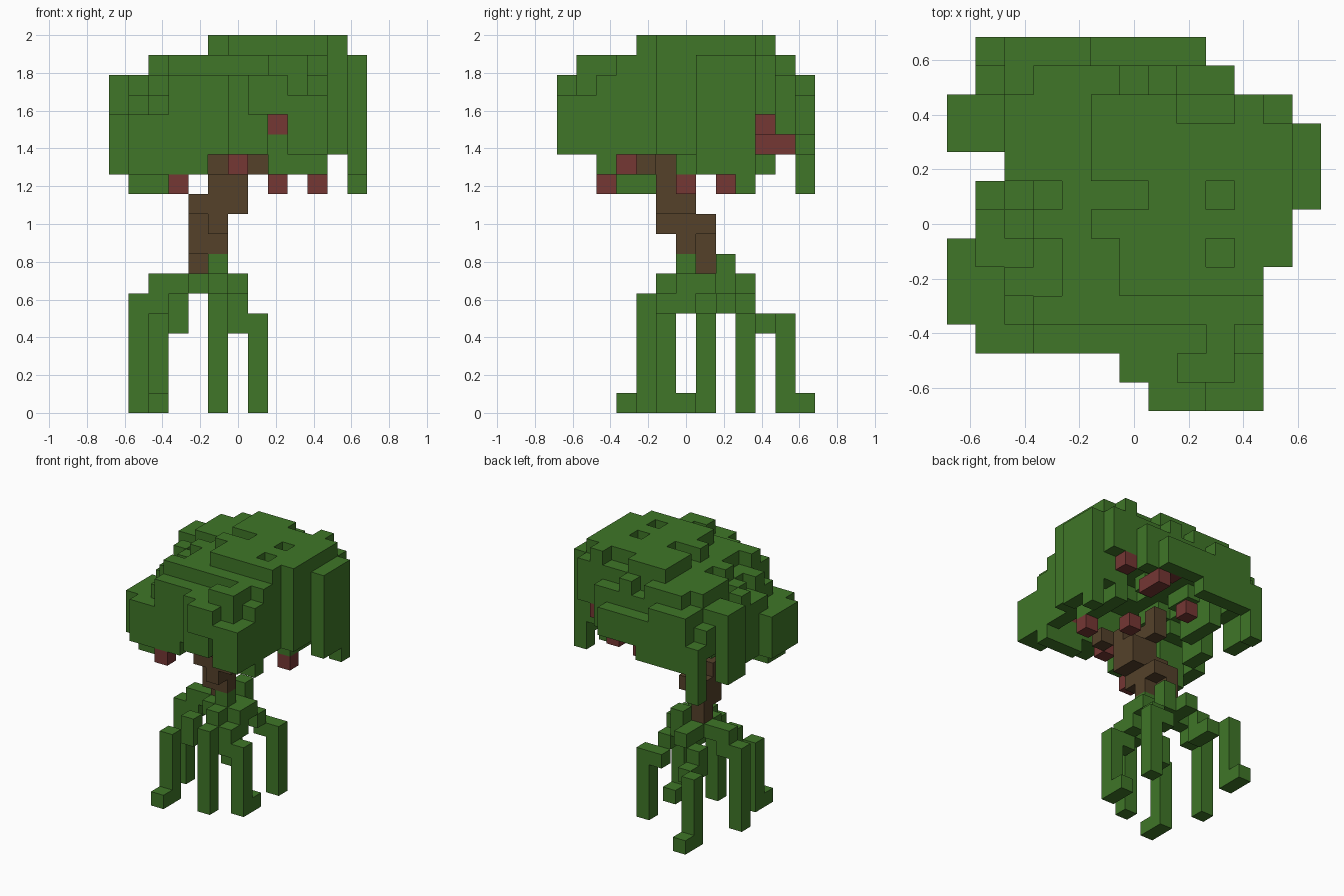
import bpy, bmesh, random
from mathutils import Vector
from itertools import product

old = bpy.data.objects.get("Cube")
if old:
    bpy.data.objects.remove(old)

random.seed(11)
S = 2 / 19          # edge of one block


def material(name, rgb):
    m = bpy.data.materials.new(name)
    m.use_nodes = True
    m.diffuse_color = (*rgb, 1)
    m.node_tree.nodes["Principled BSDF"].inputs["Base Color"].default_value = (*rgb, 1)
    return m


leaf = material("leaf green", (0.050, 0.180, 0.021))
bark = material("bark brown", (0.089, 0.053, 0.023))
berry = material("berry red", (0.178, 0.038, 0.034))


def box(xs, ys, zs):
    """Block cells in a range; each argument is a number or an inclusive pair."""
    rng = [range(a[0], a[1] + 1) if isinstance(a, tuple) else (a,) for a in (xs, ys, zs)]
    return set(product(*rng))


def boxes(*items):
    return set().union(*(box(*it) for it in items))


# Roots: slim legs that arch out from a small hub
roots = boxes(
    (2, 4, (0, 4)), (2, 3, 0), (3, 5, (4, 5)), (4, 6, 6),       # front right
    (5, 4, (0, 5)), (5, 5, (5, 6)),                             # front
    (7, 5, (0, 4)), (7, 6, 0), (6, 5, (4, 5)), (6, 6, (5, 6)),  # front left
    (7, 9, (0, 4)), (6, 9, 4), (6, 8, 5), (6, 7, 6),            # back left
    (2, 11, (0, 4)), (2, 12, 0), (3, 10, 4), (3, 9, (4, 5)),    # back
    (4, 9, 6),
    (1, 7, (0, 5)), (2, 7, (5, 6)), (3, 7, 6),                  # right
    ((4, 5), (6, 8), 6), (5, 6, 7), (5, 8, 7))

# Trunk: leans forward, then forks into the crown
trunk = boxes(
    (4, 7, (7, 9)), (4, 6, (8, 9)), (5, 6, (8, 12)), (5, 7, 9),
    (5, 5, (9, 12)), (4, 5, 10), (4, 6, 10), (6, 5, (10, 11)),
    (6, 6, (10, 11)), (5, 4, 12), (7, 4, 12), (6, 5, 12), (5, 7, (12, 13)))

# Fruit hanging below and inside the crown
fruit = boxes(
    (3, 2, 11), (10, 6, 11), (8, 8, 11), (6, 3, 12), (8, 2, 14),
    (7, 11, 14), (8, (10, 11), 13), (10, 10, 14), (4, 9, 13))

# Crown outline: first and last cell of each row, front to back
rows = [(7, 10), (6, 10), (1, 10), (0, 10), (0, 10), (0, 11), (1, 11),
        (1, 12), (2, 12), (0, 12), (0, 11), (1, 9), (1, 8)]
outline = {(i, j) for j, (a, b) in enumerate(rows) for i in range(a, b + 1)}

# Lower ends of the leaf curtain: cell range and its bottom level
hangs = [((0, 0), (0, 12), 12), ((1, 4), (2, 2), 12), ((1, 2), (3, 4), 11),
         ((1, 1), (12, 12), 11), ((8, 10), (2, 2), 12), ((12, 12), (7, 8), 12),
         ((12, 12), (9, 9), 11), ((9, 11), (10, 10), 15), ((7, 9), (11, 11), 14),
         ((7, 8), (12, 12), 14), ((1, 1), (6, 7), 12), ((10, 10), (6, 9), 12),
         ((7, 8), (0, 0), 15), ((9, 10), (0, 0), 13), ((8, 8), (1, 1), 15),
         ((6, 7), (1, 1), 13), ((5, 7), (2, 2), 13)]


def crown_top(i, j):
    left = 15.4 + 0.75 * i + (1.6 if j > 8 else 0)
    h = min(left, 16.4 + 0.75 * j, 16.4 + 1.0 * (12 - j), 18 + 0.8 * (12 - i))
    h -= 0.25 * max(0, 7 - i - j) + 0.15 * max(0, j - i - 9)
    h = round(h + random.uniform(-0.95, 0.6))
    cap_i = 17 if i < 2 else 18 if i < 5 or i == 12 else 19
    cap_j = 17 if j in (0, 12) else 18 if j < 4 or j == 11 else 19
    return max(15, min(h, cap_i, cap_j))


def crown_bottom(i, j, top):
    around = product((i - 1, i, i + 1), (j - 1, j, j + 1))
    inside = all(c in outline for c in around)
    low = max(14, top - 2) if inside else random.choice((13, 13, 14))
    for (a, b), (c, d), level in hangs:
        if a <= i <= b and c <= j <= d:
            low = level
    return low


crown = set()
for i, j in sorted(outline):
    top = crown_top(i, j)
    crown |= box(i, j, (crown_bottom(i, j, top), top - 1))
# Fixed high points, then a lower front corner and dents in the top
crown |= boxes(((0, 1), (9, 10), (15, 16)), (12, (7, 9), (15, 17)), ((7, 8), 0, (15, 16)),
               ((8, 9), 1, (16, 17)), ((2, 4), 8, (16, 17)), ((3, 5), 11, (16, 17)),
               ((5, 11), 6, (17, 18)), (7, (4, 10), (17, 18)), ((2, 3), 12, (15, 16)))
crown -= boxes((10, (0, 1), (16, 18)), (9, 0, (16, 18)),
               (5, 5, 18), ((5, 6), 7, 18), (9, 7, 18), (9, 5, 18))
crown -= trunk | fruit
solid = roots | trunk | fruit | crown


def build(name, cells, mat):
    """One mesh made of the outward faces of a set of blocks."""
    bm = bmesh.new()
    verts = {}

    def vert(p):
        key = tuple(round(c * 2) for c in p)
        if key not in verts:
            verts[key] = bm.verts.new(((p.x - 6) * S, (p.y - 6) * S, (p.z + 0.5) * S))
        return verts[key]

    for cell in sorted(cells):
        for axis, sign in product(range(3), (-1, 1)):
            n = Vector((0, 0, 0))
            n[axis] = sign
            if tuple(int(c + d) for c, d in zip(cell, n)) in solid:
                continue
            u = Vector((0, 0, 0))
            u[(axis + 1) % 3] = 1
            v = n.cross(u)
            mid = Vector(cell) + n / 2
            bm.faces.new([vert(mid + (a * u + b * v) / 2)
                          for a, b in ((-1, -1), (1, -1), (1, 1), (-1, 1))])
    mesh = bpy.data.meshes.new(name)
    bm.to_mesh(mesh)
    bm.free()
    mesh.materials.append(mat)
    bpy.context.collection.objects.link(bpy.data.objects.new(name, mesh))


build("roots", roots, leaf)
build("trunk", trunk, bark)
build("fruit", fruit, berry)
build("leaf_crown", crown, leaf)
